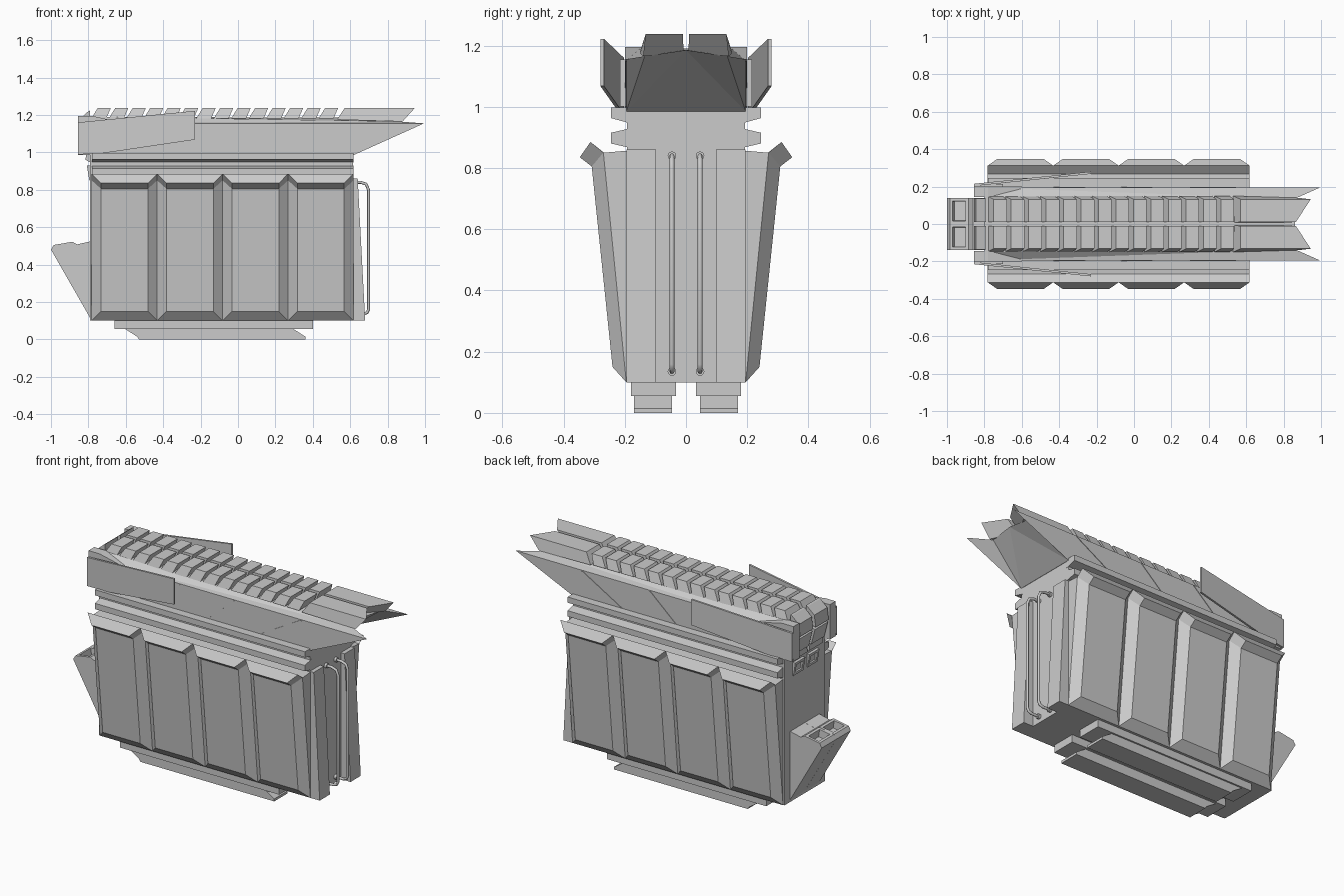
import bpy, bmesh, math
from mathutils import Vector

if "Cube" in bpy.data.objects:
    bpy.data.objects.remove(bpy.data.objects["Cube"])


def finish(name, bm, mirror=True, pocket=None):
    """Clean the mesh, optionally sink a pocket in the face nearest a point, mirror across y."""
    bmesh.ops.remove_doubles(bm, verts=bm.verts[:], dist=1e-5)
    bmesh.ops.recalc_face_normals(bm, faces=bm.faces[:])
    if pocket:
        point, rim, depth = pocket
        face = min(bm.faces, key=lambda f: (f.calc_center_median() - Vector(point)).length)
        bmesh.ops.inset_region(bm, faces=[face], thickness=rim, use_even_offset=True)
        bmesh.ops.inset_region(bm, faces=[face], thickness=0.003, depth=-depth)
    me = bpy.data.meshes.new(name)
    bm.to_mesh(me)
    bm.free()
    ob = bpy.data.objects.new(name, me)
    bpy.context.collection.objects.link(ob)
    if mirror:
        ob.modifiers.new("mirror", 'MIRROR').use_axis = (False, True, False)
    return ob


def loft(name, rings, **kw):
    bm = bmesh.new()
    rows = [[bm.verts.new(p) for p in r] for r in rings]
    n = len(rows[0])
    for a, b in zip(rows, rows[1:]):
        for i in range(n):
            j = (i + 1) % n
            bm.faces.new((a[i], a[j], b[j], b[i]))
    bm.faces.new(rows[0])
    bm.faces.new(rows[-1])
    return finish(name, bm, **kw)


def side_prism(name, xz, y0, y1, **kw):
    return loft(name, [[(x, y, z) for x, z in xz] for y in (y0, y1)], **kw)


def end_prism(name, yz, x0, x1, **kw):
    return loft(name, [[(x, y, z) for y, z in yz] for x in (x0, x1)], **kw)


def rect(a, b, c, d):
    return [(a, c), (b, c), (b, d), (a, d)]


# Central body and the tapered posts beside the pipes
side_prism("body_core", rect(-.79, .615, .1, .99), -.193, .193, mirror=False)
side_prism("end_post", [(.6, .1), (.68, .1), (.64, .86), (.6, .86)], .098, .195)

# Four bevelled panels per side with a flared upper lip
edge = [(.15, .1), (.195, .1), (.195, .1), (.27, .85), (.312, .885), (.312, .885), (.268, .85), (.15, .86)]
mid = [(.15, .1), (.195, .1), (.24, .15), (.308, .805), (.347, .835), (.312, .885), (.268, .85), (.15, .86)]
panel = loft("side_panel", [[(x, y, z) for y, z in s] for x, s in
                            ((-.782, edge), (-.732, mid), (-.482, mid), (-.432, edge))])
arr = panel.modifiers.new("row", 'ARRAY')
arr.count = 4
arr.use_relative_offset = False
arr.use_constant_offset = True
arr.constant_offset_displace = (.35, 0, 0)

# Long ledges between the panels and the roof
end_prism("upper_ledge", [(.18, .945), (.245, .963), (.245, .997), (.18, .997)], -.78, .617)
end_prism("lower_ledge", [(.18, .865), (.245, .88), (.245, .915), (.18, .93)], -.78, .617)

# Stepped runners underneath
side_prism("runner_top", rect(-.66, .4, .055, .105), .032, .18)
side_prism("runner_base", [(-.61, .06), (-.54, .015), (-.53, 0), (.36, 0), (.36, .015), (.29, .06)], .045, .17)

# Roof hull with swept tips and a hollow underside at the prow
P = [(-.8, .195, .985), (-.8, .195, 1.155), (-.8, .15, 1.19), (-.8, 0, 1.19), (-.8, 0, .985),
     (.617, .195, .985), (.617, 0, .985), (.995, .195, 1.155), (.86, .135, 1.165), (.86, 0, 1.185)]
F = [(0, 5, 7, 1), (1, 7, 8), (1, 8, 2), (2, 8, 9), (2, 9, 3), (5, 8, 7), (5, 9, 8), (5, 6, 9),
     (0, 4, 6, 5), (0, 1, 2, 3, 4)]
bm = bmesh.new()
vs = [bm.verts.new(p) for p in P]
for f in F:
    bm.faces.new([vs[i] for i in f])
finish("roof_hull", bm)

# Slanted seams on the hull sides
for x0, z0, x1, z1 in ((-.43, 1, -.26, 1.15), (-.07, 1, .1, 1.15), (.29, 1, .55, 1.15)):
    side_prism("hull_seam", [(x0, z0), (x0 + .012, z0), (x1 + .012, z1), (x1, z1)], .19, .198)

# Rear cheeks of the roof and the angled side plates
side_prism("roof_cheek", [(-.855, .985), (-.78, .985), (-.6, 1.155), (-.78, 1.195), (-.855, 1.195)], .145, .2)
plate = [(-.855, .215, .988), (-.69, .232, 1.0), (-.23, .28, 1.068), (-.23, .28, 1.222), (-.855, .215, 1.16)]
loft("side_plate", [plate, [(x, y - .012, z) for x, y, z in plate]])
side_prism("plate_mount", rect(-.855, -.7, 1.0, 1.155), .19, .215)

# Two rows of roof teeth ending in long pointed rails
for i in range(14):
    x = -.785 + i * .0935
    loft("roof_tooth", [
        [(x, .01, 1.18), (x + .08, .01, 1.18), (x + .08, .15, 1.18), (x, .15, 1.18)],
        [(x + .035, .012, 1.237), (x + .105, .012, 1.237), (x + .105, .132, 1.237), (x + .035, .132, 1.237)]])
loft("roof_rail", [
    [(.53, .008, 1.175), (.80, .008, 1.175), (.88, .14, 1.165), (.53, .15, 1.175)],
    [(.57, .01, 1.237), (.865, .01, 1.237), (.945, .132, 1.237), (.57, .132, 1.237)]])

# Teeth curling down over the rear end
side_prism("end_tooth_upper", [(-.79, 1.225), (-.8, 1.22), (-.845, 1.18), (-.855, 1.11), (-.79, 1.12)], .012, .135)
side_prism("end_tooth_lower", [(-.79, 1.105), (-.85, 1.095), (-.825, 1.0), (-.79, 1.0)], .012, .135)

# Brow and two small windows on the rear end
side_prism("end_brow", [(-.78, .94), (-.815, .96), (-.812, 1.0), (-.78, 1.0)], .01, .14)
side_prism("end_window", [(-.78, .85), (-.795, .85), (-.808, .93), (-.78, .93)], .02, .115,
           pocket=((-.802, .068, .89), .016, .012))

# Rear scoop with a pair of pockets
side_prism("rear_scoop", [(-.785, .105), (-1.0, .48), (-.985, .505), (-.885, .522), (-.86, .508), (-.785, .525)],
           0.0005, .138, pocket=((-.935, .07, .513), .016, .045))

# Pipes between the end posts, with bottom sockets
path = [(.6, .84), (.655, .84), (.685, .83), (.698, .8), (.698, .16), (.69, .143), (.67, .135), (.6, .135)]
for s in (-1, 1):
    cu = bpy.data.curves.new("end_pipe", 'CURVE')
    cu.dimensions = '3D'
    cu.bevel_depth = .008
    cu.bevel_resolution = 2
    cu.use_fill_caps = True
    sp = cu.splines.new('POLY')
    sp.points.add(len(path) - 1)
    for p, (x, z) in zip(sp.points, path):
        p.co = (x, s * .046, z, 1)
    bpy.context.collection.objects.link(bpy.data.objects.new("end_pipe", cu))
for z in (.135, .84):
    circle = [(.046 + .014 * math.cos(a * math.pi / 6), z + .014 * math.sin(a * math.pi / 6)) for a in range(12)]
    end_prism("pipe_socket", circle, .605, .63)
